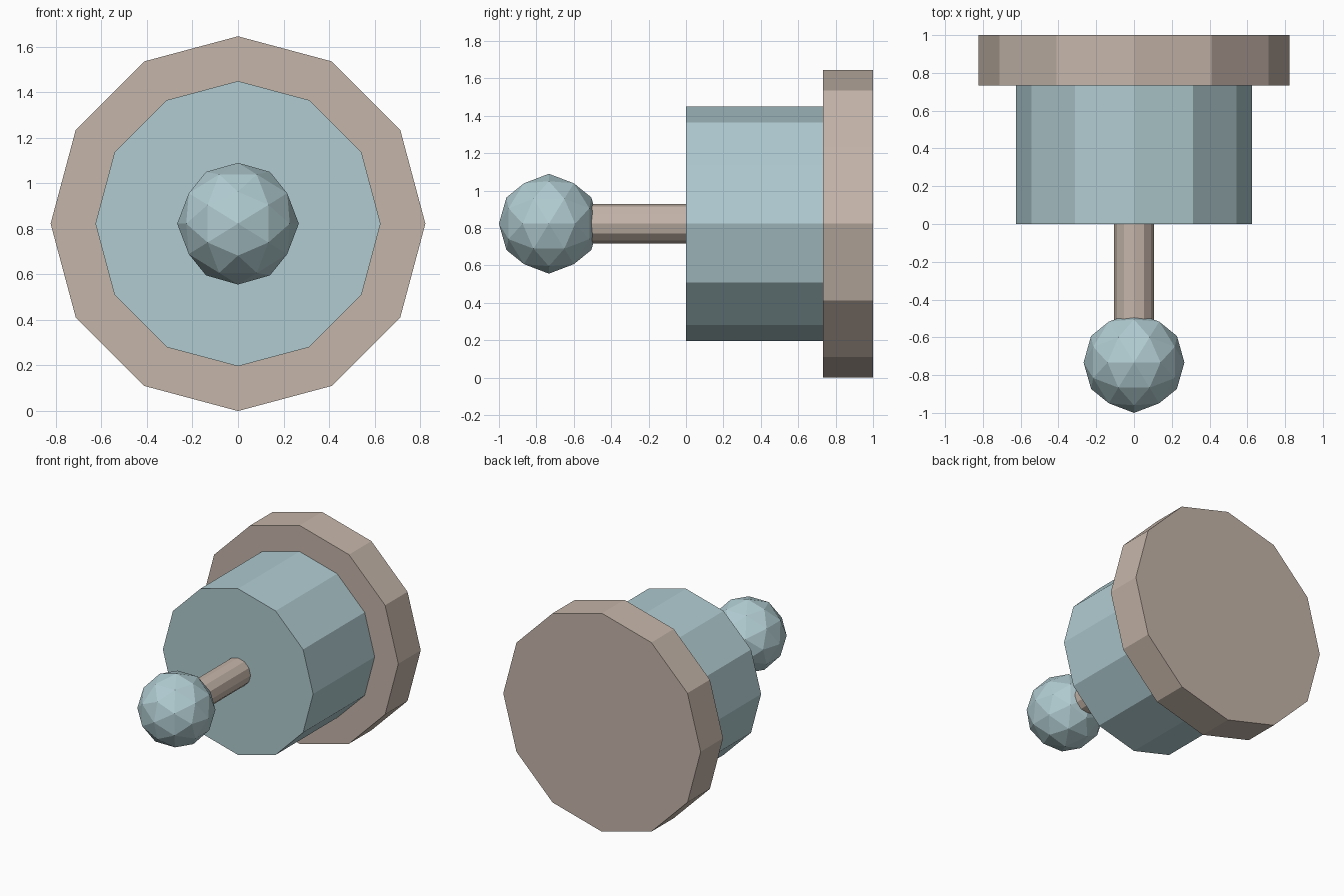
import bpy
import bmesh
from math import pi, sqrt
from mathutils import Matrix, Vector

cube = bpy.data.objects.get("Cube")
if cube:
    bpy.data.objects.remove(cube, do_unlink=True)

AXIS_Z = 0.8225  # height of the shared axis, which runs along y


def make_material(name, rgb):
    mat = bpy.data.materials.new(name)
    mat.use_nodes = True
    colour = (*rgb, 1.0)
    mat.diffuse_color = colour
    mat.node_tree.nodes["Principled BSDF"].inputs["Base Color"].default_value = colour
    return mat


def add_object(name, bm, mat):
    bmesh.ops.recalc_face_normals(bm, faces=bm.faces)
    mesh = bpy.data.meshes.new(name)
    bm.to_mesh(mesh)
    bm.free()
    mesh.materials.append(mat)
    obj = bpy.data.objects.new(name, mesh)
    bpy.context.collection.objects.link(obj)
    return obj


def add_cylinder(name, radius, front, back, mat):
    """Twelve-sided flat cylinder lying along y."""
    bm = bmesh.new()
    bmesh.ops.create_cone(bm, cap_ends=True, segments=12, radius1=radius,
                          radius2=radius, depth=back - front,
                          matrix=Matrix.Rotation(pi / 2, 4, 'X'))
    obj = add_object(name, bm, mat)
    obj.location = (0, (front + back) / 2, AXIS_Z)
    return obj


def add_ball(name, radius, y, mat):
    """Icosahedron from three golden rectangles, divided once and rounded."""
    golden = (1 + sqrt(5)) / 2
    bm = bmesh.new()
    for a in (-1, 1):
        for b in (-golden, golden):
            for corner in ((a, 0, b), (0, b, a), (b, a, 0)):
                bm.verts.new(corner)
    bmesh.ops.convex_hull(bm, input=bm.verts)
    bmesh.ops.subdivide_edges(bm, edges=bm.edges[:], cuts=1, use_grid_fill=True)
    for v in bm.verts:
        v.co = v.co.normalized() * radius
    obj = add_object(name, bm, mat)
    obj.location = Vector((0, y, AXIS_Z))
    return obj


tan = make_material("warm_tan", (0.56, 0.465, 0.40))
teal = make_material("pale_teal", (0.435, 0.60, 0.635))

# Back flange, drum, rod and end ball
add_cylinder("back_flange", 0.8225, 0.733, 1.0, tan)
add_cylinder("drum", 0.626, 0.0, 0.733, teal)
add_cylinder("rod", 0.105, -0.73, 0.0, tan)
add_ball("end_ball", 0.267, -0.733, teal)
